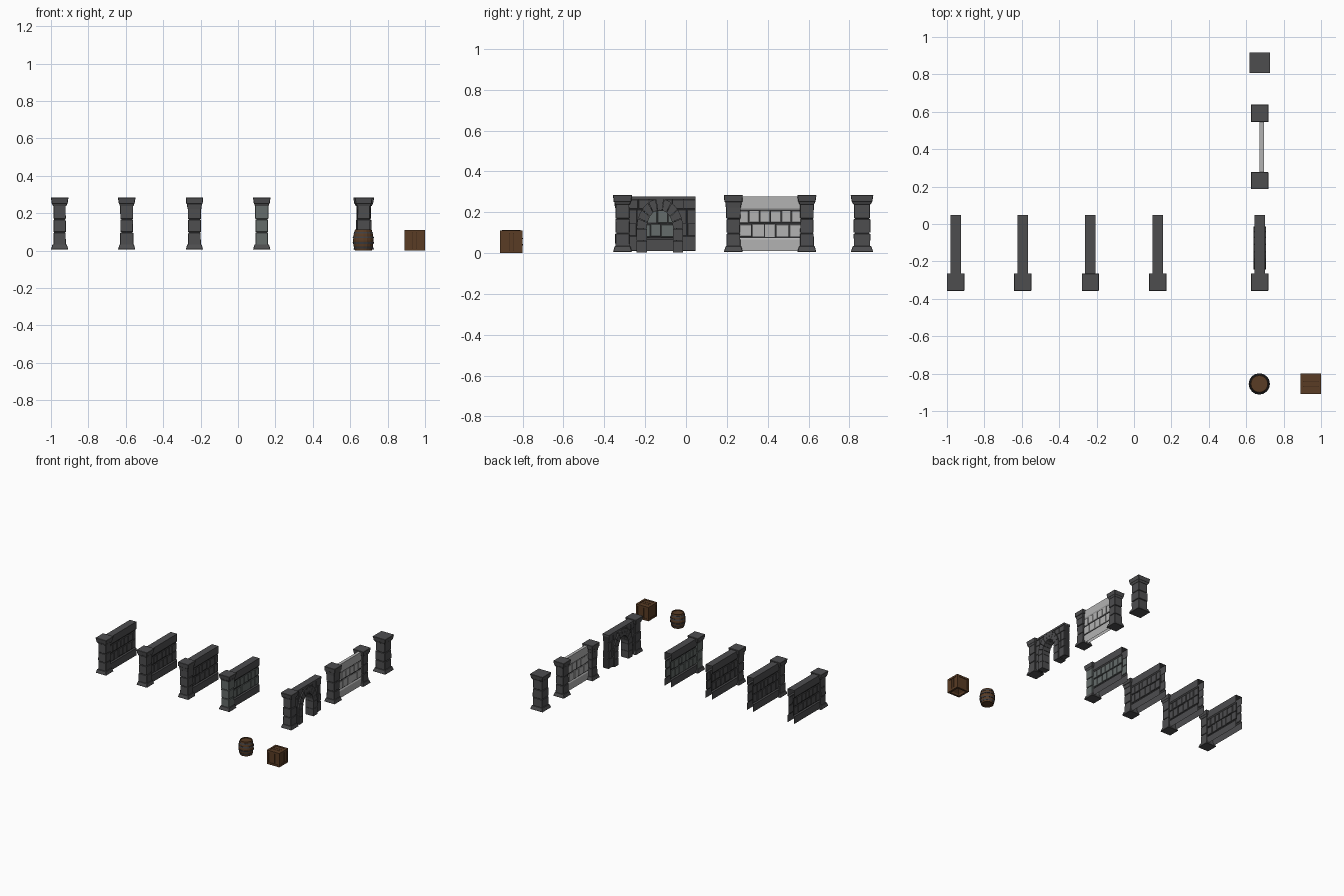
import bpy, bmesh, math, random
from mathutils import Vector, Matrix

if "Cube" in bpy.data.objects:
    bpy.data.objects.remove(bpy.data.objects["Cube"])

random.seed(4)


def material(name, rgb):
    m = bpy.data.materials.new(name)
    m.diffuse_color = (*rgb, 1)
    m.use_nodes = True
    m.node_tree.nodes["Principled BSDF"].inputs["Base Color"].default_value = m.diffuse_color
    return m


STONE = material("dark stone", (0.075, 0.075, 0.078))
MORTAR = material("mortar", (0.03, 0.03, 0.032))
MOSS = material("green grey stone", (0.13, 0.15, 0.145))
PALE = material("pale stone", (0.45, 0.45, 0.45))
WOOD = material("wood", (0.1, 0.045, 0.018))
DARKWOOD = material("dark wood", (0.05, 0.022, 0.009))
IRON = material("iron", (0.05, 0.05, 0.055))


def finish(bm, name, mat, bevel=0.0):
    me = bpy.data.meshes.new(name)
    bmesh.ops.recalc_face_normals(bm, faces=bm.faces)
    bm.to_mesh(me)
    bm.free()
    ob = bpy.data.objects.new(name, me)
    bpy.context.collection.objects.link(ob)
    me.materials.append(mat)
    if bevel:
        b = ob.modifiers.new("chipped edges", 'BEVEL')
        b.width, b.segments = bevel, 1
    return ob


def box(bm, lo, hi, flare=1.0):
    """Box between two corners; flare scales the top face about its centre."""
    lo, hi = Vector(lo), Vector(hi)
    c, d = (lo + hi) / 2, hi - lo
    m = Matrix.Translation(c) @ Matrix.Diagonal((*d, 1))
    for v in bmesh.ops.create_cube(bm, size=1, matrix=m)['verts']:
        if v.co.z > c.z:
            v.co.x = c.x + (v.co.x - c.x) * flare
            v.co.y = c.y + (v.co.y - c.y) * flare


def pillar(name, x, y, s=1.0, tall_cap=False, shaft_mat=STONE):
    def slab(bm, w, z0, z1, flare=1.0):
        h = w * s / 2
        box(bm, (x - h, y - h, z0), (x + h, y + h, z1), flare)

    # base and cap
    bm = bmesh.new()
    slab(bm, .093, .006, .034, .82)
    if tall_cap:
        slab(bm, .074, .222, .262, 1.12)
        slab(bm, .088, .25, .284, 1.05)
    else:
        slab(bm, .072, .238, .252, 1.15)
        slab(bm, .084, .25, .284, 1.12)
    finish(bm, name + "_base_and_cap", STONE, .002)
    # stacked shaft blocks with a recessed core
    bm = bmesh.new()
    for z0, z1 in ((.032, .096), (.1, .166), (.17, .24)):
        slab(bm, .068 + random.uniform(-.003, .003), z0, z1, random.uniform(.95, 1.03))
    finish(bm, name + "_shaft", shaft_mat, .002)
    bm = bmesh.new()
    slab(bm, .058, .02, .26)
    finish(bm, name + "_core", MORTAR)


def split(y0, y1, n, jitter):
    step = (y1 - y0) / n
    cuts = [y0 + i * step + random.uniform(-jitter, jitter) for i in range(1, n)]
    cuts = [y0] + cuts + [y1]
    return zip(cuts[:-1], cuts[1:])


def wall(name, x, y0, y1, half, inset, band_mat, brick_mat):
    # hollow shell with top and bottom bands, open below and at the ends
    side = [(half, .01), (half, .066), (half - inset, .074), (half - inset, .21),
            (half, .218), (half, .276)]
    prof = [(-a, z) for a, z in side] + side[::-1]
    bm = bmesh.new()
    rows = [[bm.verts.new((x + a, y, z)) for a, z in prof] for y in (y0, y1)]
    for i in range(len(prof) - 1):
        f = bm.faces.new((rows[0][i], rows[0][i + 1], rows[1][i + 1], rows[1][i]))
        f.material_index = int(i in (2, 8))
    finish(bm, name + "_shell", band_mat).data.materials.append(MORTAR)
    # two courses of raised bricks on both sides
    bm = bmesh.new()
    n = round((y1 - y0) / .06)
    for k, (z0, z1) in enumerate(((.078, .142), (.147, .208))):
        for a, b in split(y0, y1, n + k, .008):
            top = half - random.uniform(.1, .4) * inset
            for s in (-1, 1):
                xs = sorted((x + s * (half - inset - .001), x + s * top))
                box(bm, (xs[0], a + .002, z0 + random.uniform(0, .004)),
                    (xs[1], b - .002, z1 - random.uniform(0, .004)))
    finish(bm, name + "_bricks", brick_mat, .0015)


# four solid wall sections, each with one end pillar
for i, x in enumerate((-.9535, -.595, -.233, .127)):
    mat = MOSS if i == 3 else STONE
    pillar(f"wall_{i + 1}_pillar", x, -.311, tall_cap=(i == 2), shaft_mat=mat)
    wall(f"wall_{i + 1}", x, -.29, .047, .028, .008, STONE, mat)

# pale section between two pillars
pillar("pale_wall_pillar_front", .672, .232, tall_cap=True)
pillar("pale_wall_pillar_back", .672, .592)
wall("pale_wall", .682, .25, .575, .012, .005, PALE, PALE)

# lone corner pillar
pillar("lone_pillar", .672, .862, s=1.19)

# archway section
AX, AY, SPRING = .672, -.128, .12
pillar("arch_pillar", AX, -.311)
courses = ((.01, .084, .078), (.088, .143, .078), (.147, .213, .074), (.217, .262, 0))
bricks, core = bmesh.new(), bmesh.new()
for k, (z0, z1, gap) in enumerate(courses):
    for a, b in ((-.29, AY - gap), (AY + gap, .046)):
        box(core, (AX - .02, a, z0 - .004 * (k > 0)), (AX + .02, b, z1))
        for c, d in split(a, b, (1, 2, 2, 3)[k], .01):
            w = .026 - random.uniform(0, .003)
            box(bricks, (AX - w, c + .0015, z0), (AX + w, d - .0015, z1))
finish(core, "arch_wall_core", MORTAR)
finish(bricks, "arch_wall_bricks", STONE, .0015)
bm = bmesh.new()
box(bm, (AX - .028, -.29, .262), (AX + .028, .047, .277))
finish(bm, "arch_wall_coping", STONE)


def arch_point(t, hw, hh):
    return AY + hw * math.cos(t), SPRING + hh * math.sin(t)


# arch ring: leg blocks and wedge stones
bm = bmesh.new()
for s in (-1, 1):
    for z0, z1 in ((0.004, .06), (.062, .119)):
        ys = sorted((AY + s * .064, AY + s * .114))
        box(bm, (AX - .034, ys[0], z0), (AX + .034, ys[1], z1))
N = 9
for i in range(N):
    t0, t1 = math.pi * (i + .03) / N, math.pi * (i + .97) / N
    tm = (t0 + t1) / 2
    outline = [arch_point(t, .114, .146) for t in (t0, tm, t1)]
    outline += [arch_point(t, .064, .09) for t in (t1, tm, t0)]
    f = bm.faces.new([bm.verts.new((AX - .034, y, z)) for y, z in outline])
    ext = bmesh.ops.extrude_face_region(bm, geom=[f], use_keep_orig=True)['geom']
    for v in ext:
        if isinstance(v, bmesh.types.BMVert):
            v.co.x += .068
finish(bm, "arch_ring", STONE)


def lathe(name, x, y, pts, mat, sides=16):
    bm = bmesh.new()
    rings = [[bm.verts.new((x + r * math.cos(2 * math.pi * i / sides),
                            y + r * math.sin(2 * math.pi * i / sides), z))
              for i in range(sides)] for r, z in pts]
    for a, b in zip(rings[:-1], rings[1:]):
        for i in range(sides):
            j = (i + 1) % sides
            bm.faces.new((a[i], a[j], b[j], b[i]))
    bm.faces.new(rings[0])
    bm.faces.new(rings[-1])
    return finish(bm, name, mat)


# barrel: body with recessed lid, and iron hoops
BX, BY = .67, -.855
lathe("barrel_body", BX, BY, [(.039, .006), (.041, 0), (.045, 0), (.051, .025), (.055, .055),
                              (.051, .087), (.045, .112), (.04, .112), (.04, .105)], WOOD)
for n, (z, r0, r1) in enumerate(((.012, .048, .051), (.036, .054, .056),
                                 (.068, .056, .054), (.092, .051, .048))):
    lathe(f"barrel_hoop_{n + 1}", BX, BY, [(r0, z), (r0 + .001, z), (r1 + .001, z + .009),
                                           (r1, z + .009)], IRON)

# crate: beams, then three planks in each side and the top, open below
C, H, W = Vector((.945, -.855, .0555)), .055, .015
bm = bmesh.new()
for axis in range(3):
    for s in (-1, 1):
        for t in (-1, 1):
            lo, hi = [0, 0, 0], [0, 0, 0]
            lo[axis], hi[axis] = -H, H
            for k, sg in (((axis + 1) % 3, s), ((axis + 2) % 3, t)):
                lo[k], hi[k] = sorted((sg * H, sg * (H - W)))
            box(bm, C + Vector(lo), C + Vector(hi))
finish(bm, "crate_frame", WOOD)
planks, back = bmesh.new(), bmesh.new()
for axis, s, across in ((0, 1, 1), (0, -1, 1), (1, 1, 0), (1, -1, 0), (2, 1, 1)):
    along = 3 - axis - across
    for target, spans, d0, d1 in ((planks, ((-.042, -.013), (-.01, .01), (.013, .042)), .046, .052),
                                  (back, ((-.042, .042),), .042, .046)):
        for a, b in spans:
            lo, hi = [0, 0, 0], [0, 0, 0]
            lo[axis], hi[axis] = sorted((s * d0, s * d1))
            lo[across], hi[across] = a, b
            lo[along], hi[along] = -.042, .042
            box(target, C + Vector(lo), C + Vector(hi))
finish(planks, "crate_planks", WOOD)
finish(back, "crate_lining", DARKWOOD)
